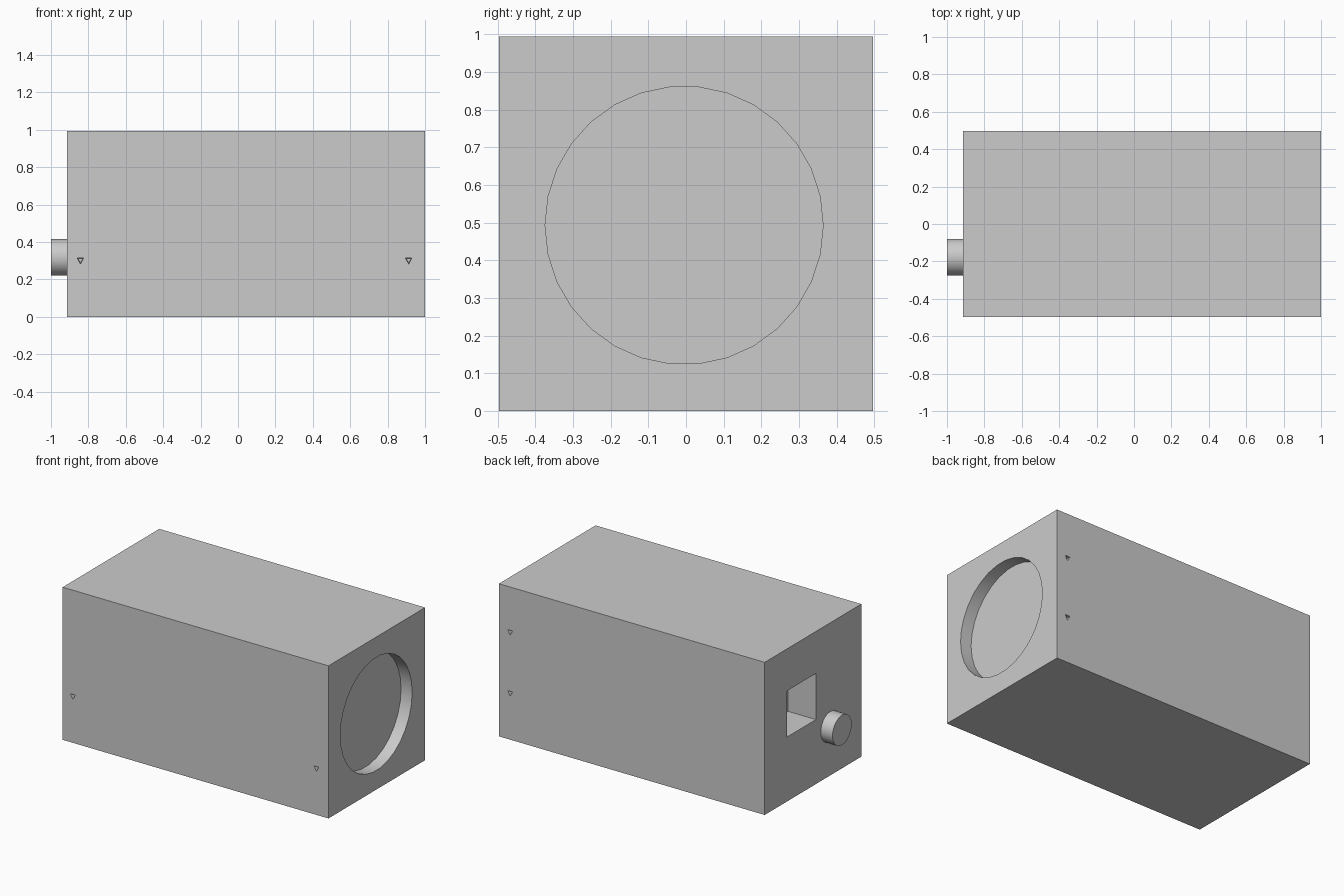
import bpy, bmesh, math
from mathutils import Vector

if "Cube" in bpy.data.objects:
    bpy.data.objects.remove(bpy.data.objects["Cube"], do_unlink=True)

grey = bpy.data.materials.new("matte_grey")
grey.use_nodes = True
grey.diffuse_color = (0.6, 0.6, 0.6, 1)
grey.node_tree.nodes["Principled BSDF"].inputs["Base Color"].default_value = (0.6, 0.6, 0.6, 1)


def prism(name, outline, depth, taper=1.0):
    """Closed prism from an outline, swept by depth, optionally narrowing."""
    bm = bmesh.new()
    pts = [Vector(p) for p in outline]
    mid = sum(pts, Vector()) / len(pts)
    near = [bm.verts.new(p) for p in pts]
    far = [bm.verts.new(mid + (p - mid) * taper + Vector(depth)) for p in pts]
    bm.faces.new(near)
    bm.faces.new(far)
    for i in range(len(pts)):
        j = (i + 1) % len(pts)
        bm.faces.new((near[i], near[j], far[j], far[i]))
    bmesh.ops.recalc_face_normals(bm, faces=bm.faces)
    mesh = bpy.data.meshes.new(name)
    bm.to_mesh(mesh)
    bm.free()
    mesh.materials.append(grey)
    obj = bpy.data.objects.new(name, mesh)
    bpy.context.collection.objects.link(obj)
    return obj


def activate(obj):
    bpy.ops.object.select_all(action='DESELECT')
    obj.select_set(True)
    bpy.context.view_layer.objects.active = obj


def cut(target, cutter):
    cutter.hide_render = True
    mod = target.modifiers.new("cut", 'BOOLEAN')
    mod.operation = 'DIFFERENCE'
    mod.solver = 'EXACT'
    mod.object = cutter
    activate(target)
    bpy.ops.object.modifier_apply(modifier=mod.name)
    bpy.data.objects.remove(cutter, do_unlink=True)


def ring(x, y, z, radius, sides):
    steps = [2 * math.pi * i / sides for i in range(sides)]
    return [(x, y + radius * math.cos(a), z + radius * math.sin(a)) for a in steps]


def rect(x, y0, y1, z0, z1):
    return [(x, y0, z0), (x, y1, z0), (x, y1, z1), (x, y0, z1)]


LEFT, RIGHT, HALF, TOP = 1.0, -0.915, 0.497, 0.994

# Housing block
housing = prism("housing", rect(RIGHT, -HALF, HALF, 0, TOP), (LEFT - RIGHT, 0, 0))

# Round recess in the left end
cut(housing, prism("recess_cutter", ring(LEFT + 0.05, -0.005, 0.493, 0.369, 30), (-0.13, 0, 0)))

# Square pocket in the right end
cut(housing, prism("pocket_cutter", rect(RIGHT - 0.05, -0.03, 0.27, 0.42, 0.72), (0.25, 0, 0)))

# Small three-sided screw holes: x, z, side of the housing
for x, z, side in ((-0.842, 0.3, -1), (0.913, 0.3, -1), (0.92, 0.3, 1), (0.92, 0.697, 1)):
    y = side * (HALF + 0.01)
    outline = [(x - 0.019, y, z + 0.015), (x + 0.018, y, z + 0.016), (x, y, z - 0.019)]
    cut(housing, prism("screw_hole_cutter", outline, (0, -side * 0.05, 0), 0.7))

# Round knob on the right end
knob = prism("knob", ring(-1.0, -0.178, 0.318, 0.098, 32), (0.09, 0, 0))

for obj in (housing, knob):
    activate(obj)
    bpy.ops.object.shade_smooth_by_angle(angle=math.radians(30))
